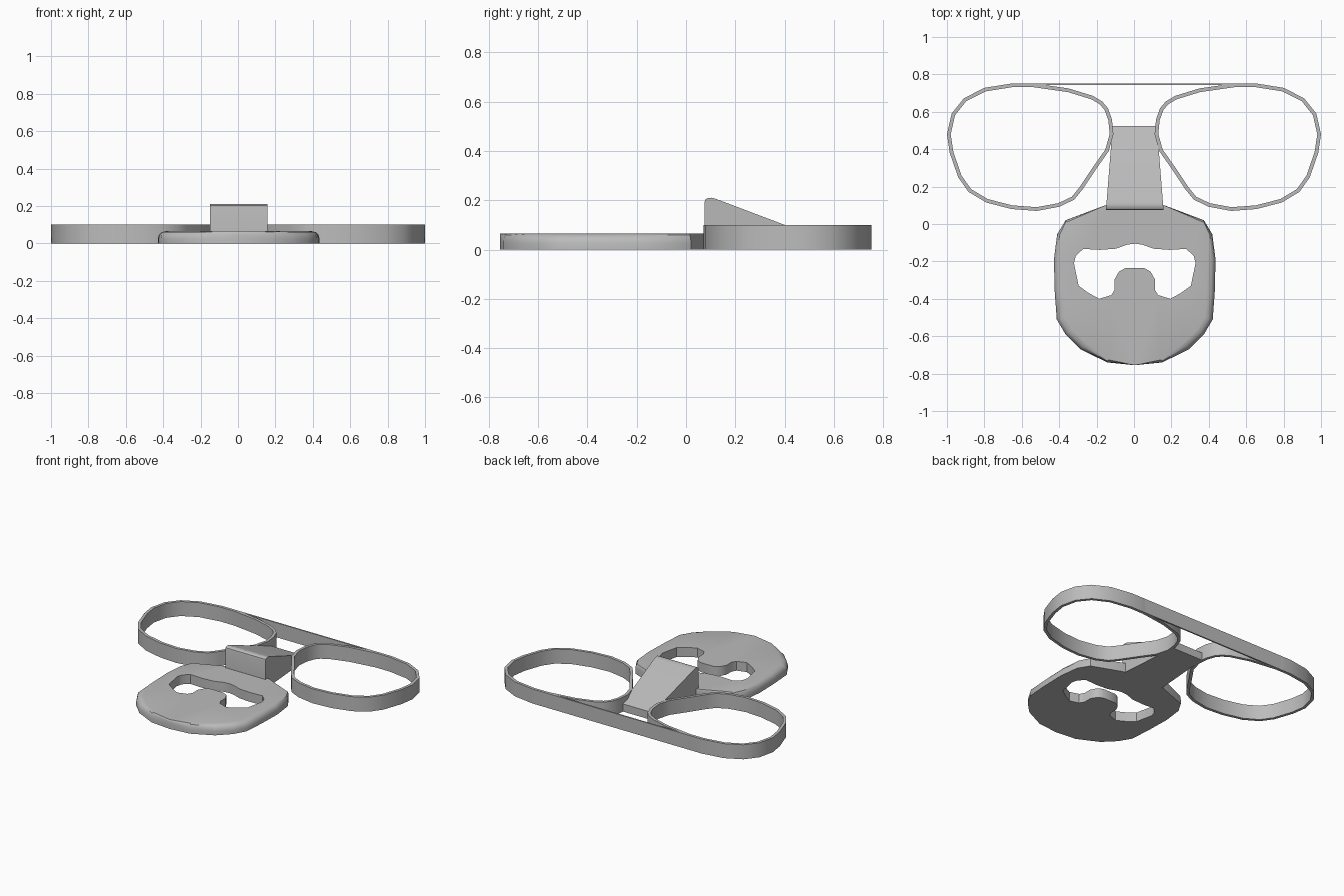
import bpy
import bmesh
from mathutils import Vector

cube = bpy.data.objects.get("Cube")
if cube:
    bpy.data.objects.remove(cube, do_unlink=True)

grey = bpy.data.materials.new("plain grey")
grey.use_nodes = True
grey.diffuse_color = (0.5, 0.5, 0.5, 1)
grey.node_tree.nodes["Principled BSDF"].inputs["Base Color"].default_value = grey.diffuse_color


def finish(bm, name, angle=0.6):
    """Turn a bmesh into a named, shaded grey object."""
    bmesh.ops.recalc_face_normals(bm, faces=bm.faces[:])
    mesh = bpy.data.meshes.new(name)
    bm.to_mesh(mesh)
    bm.free()
    mesh.materials.append(grey)
    obj = bpy.data.objects.new(name, mesh)
    bpy.context.collection.objects.link(obj)
    bpy.ops.object.select_all(action="DESELECT")
    obj.select_set(True)
    bpy.context.view_layer.objects.active = obj
    bpy.ops.object.shade_smooth_by_angle(angle=angle)
    return obj


def add_loop(bm, points, z):
    return [bm.verts.new((x, y, z)) for x, y in points]


def bridge(bm, lower, upper):
    """Wall of quads between two closed loops."""
    for i in range(len(lower)):
        j = (i + 1) % len(lower)
        bm.faces.new((lower[i], lower[j], upper[j], upper[i]))


def loop_edges(bm, loop):
    edges = []
    for i, v in enumerate(loop):
        pair = (v, loop[(i + 1) % len(loop)])
        edges.append(bm.edges.get(pair) or bm.edges.new(pair))
    return edges


def mirrored(half, centre=0.0):
    """Close a half outline that runs from the top centre to the bottom centre."""
    other = [(-x, y) for x, y in reversed(half) if x > 0]
    return [(x + centre, y) for x, y in half + other]


def inset(points, amounts):
    """Move each clockwise outline point inward by its own amount."""
    result = []
    for i, p in enumerate(points):
        before, here = Vector(points[i - 1]), Vector(p)
        after = Vector(points[(i + 1) % len(points)])
        along = ((here - before).normalized() + (after - here).normalized()).normalized()
        result.append(tuple(here + Vector((along.y, -along.x)) * amounts[i]))
    return result


# Spectacle rims: thin hoops, mirrored left and right
RIM = [(.11, .48), (.118, .56), (.14, .62), (.17, .655), (.22, .685), (.35, .725),
       (.54, .752), (.65, .752), (.8, .728), (.91, .672), (.975, .59), (1, .48),
       (.985, .38), (.94, .25), (.885, .172), (.79, .115), (.655, .08), (.52, .07),
       (.4, .092), (.32, .13), (.275, .185), (.205, .29), (.135, .39)]
RIM_HEIGHT = .1


def rim(name, side):
    bm = bmesh.new()
    inner = inset(RIM, [.02] * len(RIM))
    loops = [add_loop(bm, [(side * x, y) for x, y in pts], z)
             for pts, z in ((RIM, 0), (RIM, RIM_HEIGHT), (inner, RIM_HEIGHT), (inner, 0))]
    for i in range(len(loops)):
        bridge(bm, loops[i - 1], loops[i])
    finish(bm, name)


rim("left_rim", 1)
rim("right_rim", -1)

# Straight brow bar joining the rims
bm = bmesh.new()
bmesh.ops.create_cube(bm, size=1)
bmesh.ops.scale(bm, vec=(1.14, .01, RIM_HEIGHT), verts=bm.verts)
bmesh.ops.translate(bm, vec=(0, .747, RIM_HEIGHT / 2), verts=bm.verts)
finish(bm, "brow_bar")

# Nose: a rounded wedge profile, tapering towards the brow
CENTRE = .004
PROFILE = [(.075, 0), (.075, .19), (.078, .202), (.088, .209), (.105, .21),
           (.125, .204), (.4, .1), (.525, .053), (.525, 0)]
bm = bmesh.new()
sides = []
for side in (-1, 1):
    sides.append([bm.verts.new((CENTRE + side * (.16 - .08 * y), y, z)) for y, z in PROFILE])
    bm.faces.new(sides[-1])
bridge(bm, *sides)
finish(bm, "nose")

# Beard: a plate with a softened outer edge and a moustache-shaped mouth opening
BEARD = [(0, .11), (.145, .105), (.37, .02), (.415, -.055), (.432, -.19), (.428, -.36),
         (.417, -.51), (.37, -.59), (.29, -.67), (.147, -.74), (0, -.755)]
SOFTNESS = [0, 0, .012, .03, .042, .045, .045, .045, .045, .015, 0]
MOUTH = [(0, -.105), (.04, -.11), (.1, -.132), (.185, -.138), (.275, -.133), (.315, -.17),
         (.325, -.21), (.3, -.33), (.245, -.37), (.19, -.4), (.125, -.38), (.107, -.35),
         (.107, -.295), (.085, -.255), (.05, -.235), (0, -.235)]
BEARD_HEIGHT = .065
bm = bmesh.new()
outline = mirrored(BEARD, CENTRE)
soft = SOFTNESS + SOFTNESS[-2:0:-1]
rings = [add_loop(bm, inset(outline, [s * share for s in soft]), BEARD_HEIGHT * height)
         for share, height in ((0, 0), (0, .4), (.12, .7), (.45, .92), (1, 1))]
for lower, upper in zip(rings, rings[1:]):
    bridge(bm, lower, upper)
mouth = [add_loop(bm, mirrored(MOUTH, CENTRE), z) for z in (0, BEARD_HEIGHT)]
bridge(bm, *mouth)
for outer, hole in ((rings[0], mouth[0]), (rings[-1], mouth[1])):
    bmesh.ops.triangle_fill(bm, use_beauty=True, use_dissolve=False,
                            edges=loop_edges(bm, outer) + loop_edges(bm, hole))
finish(bm, "beard")
